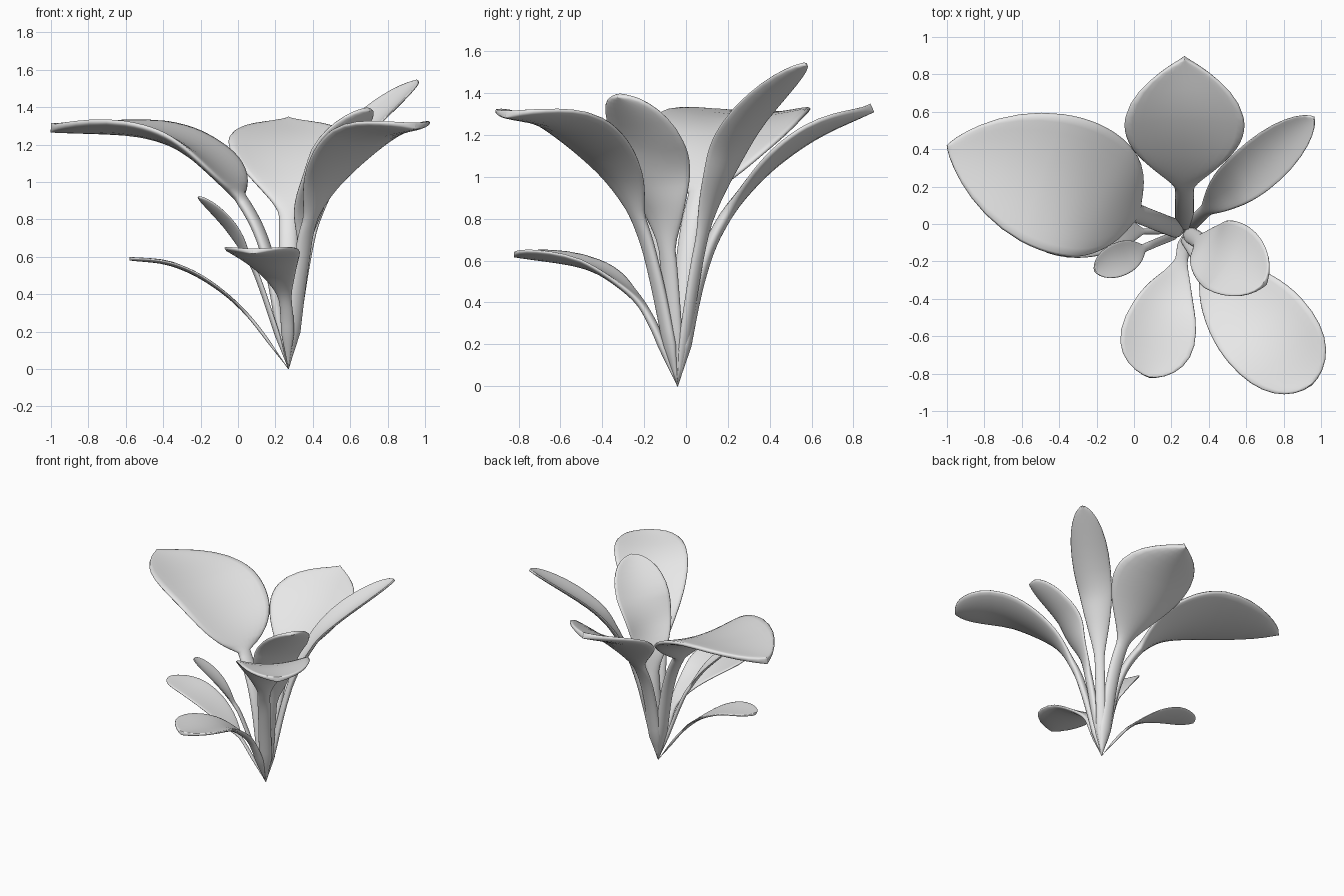
import bpy
import bmesh
import math
from mathutils import Vector

default_cube = bpy.data.objects.get("Cube")
if default_cube:
    bpy.data.objects.remove(default_cube, do_unlink=True)

# One plain grey for every leaf
grey = bpy.data.materials.new("plain_grey")
grey.use_nodes = True
colour = (0.8, 0.8, 0.8, 1)
grey.diffuse_color = colour
grey.node_tree.nodes["Principled BSDF"].inputs["Base Color"].default_value = colour

ROOT = Vector((0.27, -0.04, 0))
UP = Vector((0, 0, 1))
STEPS = 8      # rings per path segment
SIDES = 24     # points around each cross-section


def spline(points):
    """Smooth path through the points, with rings packed closer at the tip."""
    ends = [2 * points[0] - points[1]] + points + [2 * points[-1] - points[-2]]
    path = []
    last = len(points) - 2
    for i in range(last + 1):
        a, b, c, d = ends[i:i + 4]
        for k in range(STEPS):
            t = k / STEPS
            if i == last:
                t = 1 - (1 - t) ** 2
            path.append(0.5 * (2 * b + (c - a) * t
                               + (2 * a - 5 * b + 4 * c - d) * t ** 2
                               + (3 * b - a - 3 * c + d) * t ** 3))
    return path + [points[-1]]


def leaf(name, points, start, width, stem, cup, base_power, tip_power):
    """Stem and cupped blade in one skin; the blade begins at path point start."""
    path = spline([ROOT] + [Vector(p) for p in points])
    lengths = [0]
    for a, b in zip(path, path[1:]):
        lengths.append(lengths[-1] + (b - a).length)
    blade_from = lengths[start * STEPS]
    widest = base_power / (base_power + tip_power)
    peak = widest ** base_power * (1 - widest) ** tip_power

    bm = bmesh.new()
    rings = []
    for i, centre in enumerate(path):
        along = path[min(i + 1, len(path) - 1)] - path[max(i - 1, 0)]
        along.normalize()
        side = along.cross(UP).normalized()
        normal = side.cross(along)
        u = max(0, (lengths[i] - blade_from) / (lengths[-1] - blade_from))
        u = min(u, 1)
        blade = width * u ** base_power * (1 - u) ** tip_power / peak
        ramp = min(1, lengths[i] / 0.2)
        half = max(0.002, math.hypot(blade, stem * ramp * (1 - u)))
        flat = min(1, u * 2.5)
        # thick-edged blade growing out of a rounder stem
        thick = max(0.002, ramp * (stem * 0.6 * (1 - flat) + width * 0.07 * flat))
        lift = cup * (blade / width) ** 1.2
        ring = []
        for k in range(SIDES):
            angle = math.tau * k / SIDES
            s = math.cos(angle)
            rise = math.copysign(abs(math.sin(angle)) ** (1 - 0.5 * flat),
                                 math.sin(angle))
            ring.append(bm.verts.new(centre + side * half * s
                        + normal * (thick * rise + lift * s * s)))
        rings.append(ring)
    for lower, upper in zip(rings, rings[1:]):
        for k in range(SIDES):
            n = (k + 1) % SIDES
            bm.faces.new((lower[k], lower[n], upper[n], upper[k]))
    bm.faces.new(rings[0])
    bm.faces.new(rings[-1])
    bmesh.ops.recalc_face_normals(bm, faces=bm.faces)
    for face in bm.faces:
        face.smooth = True

    mesh = bpy.data.meshes.new(name)
    bm.to_mesh(mesh)
    bm.free()
    mesh.materials.append(grey)
    obj = bpy.data.objects.new(name, mesh)
    bpy.context.collection.objects.link(obj)


# Tall leaves
leaf("large_right_leaf",
     [(0.16, 0, 0.6), (0.01, 0.06, 0.92), (-0.2, 0.15, 1.14),
      (-0.5, 0.25, 1.26), (-1, 0.42, 1.29)],
     start=2, width=0.37, stem=0.05, cup=0.06, base_power=0.65, tip_power=0.8)
leaf("back_leaf",
     [(0.27, 0.06, 0.5), (0.27, 0.17, 0.78), (0.27, 0.35, 1),
      (0.27, 0.6, 1.19), (0.27, 0.89, 1.33)],
     start=2, width=0.32, stem=0.05, cup=0.06, base_power=1.5, tip_power=1)
leaf("front_left_leaf",
     [(0.33, -0.14, 0.5), (0.38, -0.22, 0.78), (0.49, -0.34, 1.02),
      (0.71, -0.58, 1.23), (0.95, -0.86, 1.3)],
     start=2, width=0.26, stem=0.045, cup=0.05, base_power=1, tip_power=0.5)
leaf("upright_left_leaf",
     [(0.35, -0.09, 0.65), (0.42, -0.14, 0.92), (0.53, -0.2, 1.15),
      (0.7, -0.32, 1.39)],
     start=1, width=0.2, stem=0.045, cup=0.04, base_power=0.9, tip_power=0.55)
leaf("back_left_leaf",
     [(0.38, 0.07, 0.68), (0.5, 0.18, 1.02), (0.65, 0.3, 1.24),
      (0.96, 0.57, 1.54)],
     start=1, width=0.135, stem=0.035, cup=0.04, base_power=1, tip_power=0.6)

# Short leaves
leaf("front_leaf",
     [(0.26, -0.16, 0.3), (0.23, -0.27, 0.45), (0.16, -0.47, 0.57),
      (0.08, -0.82, 0.63)],
     start=1, width=0.2, stem=0.035, cup=0.04, base_power=1.6, tip_power=0.6)
leaf("small_front_right_leaf",
     [(0.12, -0.1, 0.45), (0.05, -0.13, 0.6), (-0.06, -0.18, 0.76),
      (-0.21, -0.25, 0.92)],
     start=2, width=0.09, stem=0.022, cup=0.02, base_power=0.7, tip_power=0.5)
leaf("low_right_leaf",
     [(0.05, -0.04, 0.29), (-0.15, -0.04, 0.46), (-0.36, -0.04, 0.56),
      (-0.58, -0.03, 0.59)],
     start=1, width=0.14, stem=0.015, cup=0.01, base_power=0.8, tip_power=0.5)
